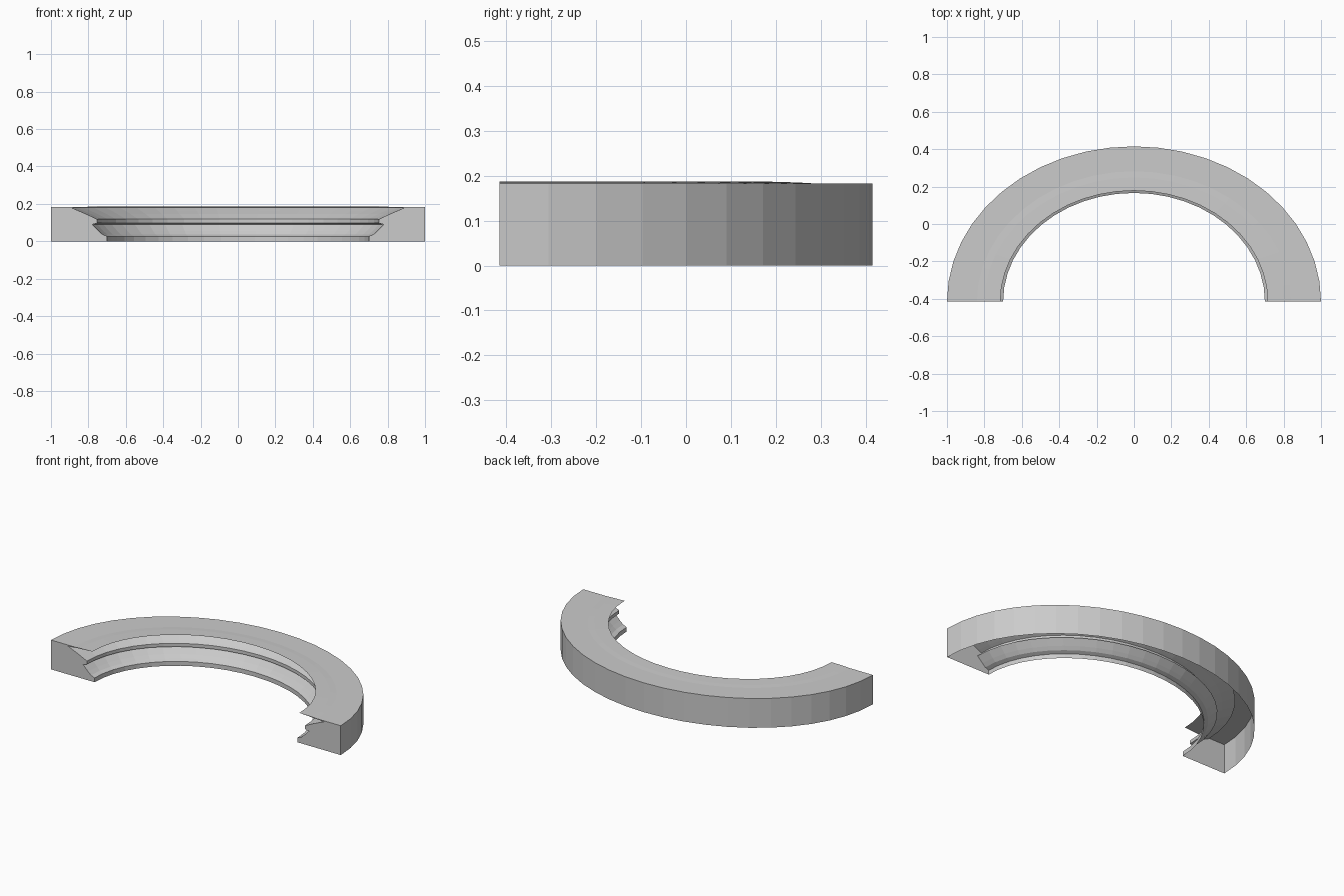
import bpy, bmesh
from math import sin, cos, pi

cube = bpy.data.objects.get("Cube")
if cube:
    bpy.data.objects.remove(cube, do_unlink=True)

# One plain material
grey = bpy.data.materials.new("mid grey")
grey.use_nodes = True
colour = (0.6, 0.6, 0.6, 1)
grey.diffuse_color = colour
grey.node_tree.nodes["Principled BSDF"].inputs["Base Color"].default_value = colour

SEGMENTS = 24      # facets around the half ellipse
FLATTEN = 0.83     # depth of the ellipse relative to its width
BACK = -FLATTEN / 2

# Cross-section (radius, height): outer wall, top, thin lip, grooved inner side
profile = [
    (1.0, 0.0), (1.0, 0.183),
    (0.84, 0.183), (0.80, 0.185), (0.715, 0.187),          # top and lip tip
    (0.80, 0.182), (0.885, 0.177),                         # under the lip
    (0.85, 0.162), (0.81, 0.145), (0.775, 0.128), (0.753, 0.118),
    (0.753, 0.097), (0.78, 0.09),                          # middle groove
    (0.765, 0.075), (0.745, 0.055), (0.725, 0.037),
    (0.70, 0.027), (0.70, 0.0),                            # bottom rim
]

# Sweep the section round the half ellipse, leaving the underside open
bm = bmesh.new()
rings = []
for i in range(SEGMENTS + 1):
    a = pi * i / SEGMENTS
    rings.append([bm.verts.new((r * cos(a), BACK + FLATTEN * r * sin(a), z))
                  for r, z in profile])
for near, far in zip(rings, rings[1:]):
    for k in range(len(profile) - 1):
        bm.faces.new((near[k], far[k], far[k + 1], near[k + 1]))

# Flat cut ends
bm.faces.new(rings[0])
bm.faces.new(rings[-1][::-1])
bmesh.ops.recalc_face_normals(bm, faces=bm.faces[:])

mesh = bpy.data.meshes.new("half_ring_moulding")
bm.to_mesh(mesh)
bm.free()
mesh.materials.append(grey)
ring = bpy.data.objects.new("half_ring_moulding", mesh)
bpy.context.collection.objects.link(ring)
